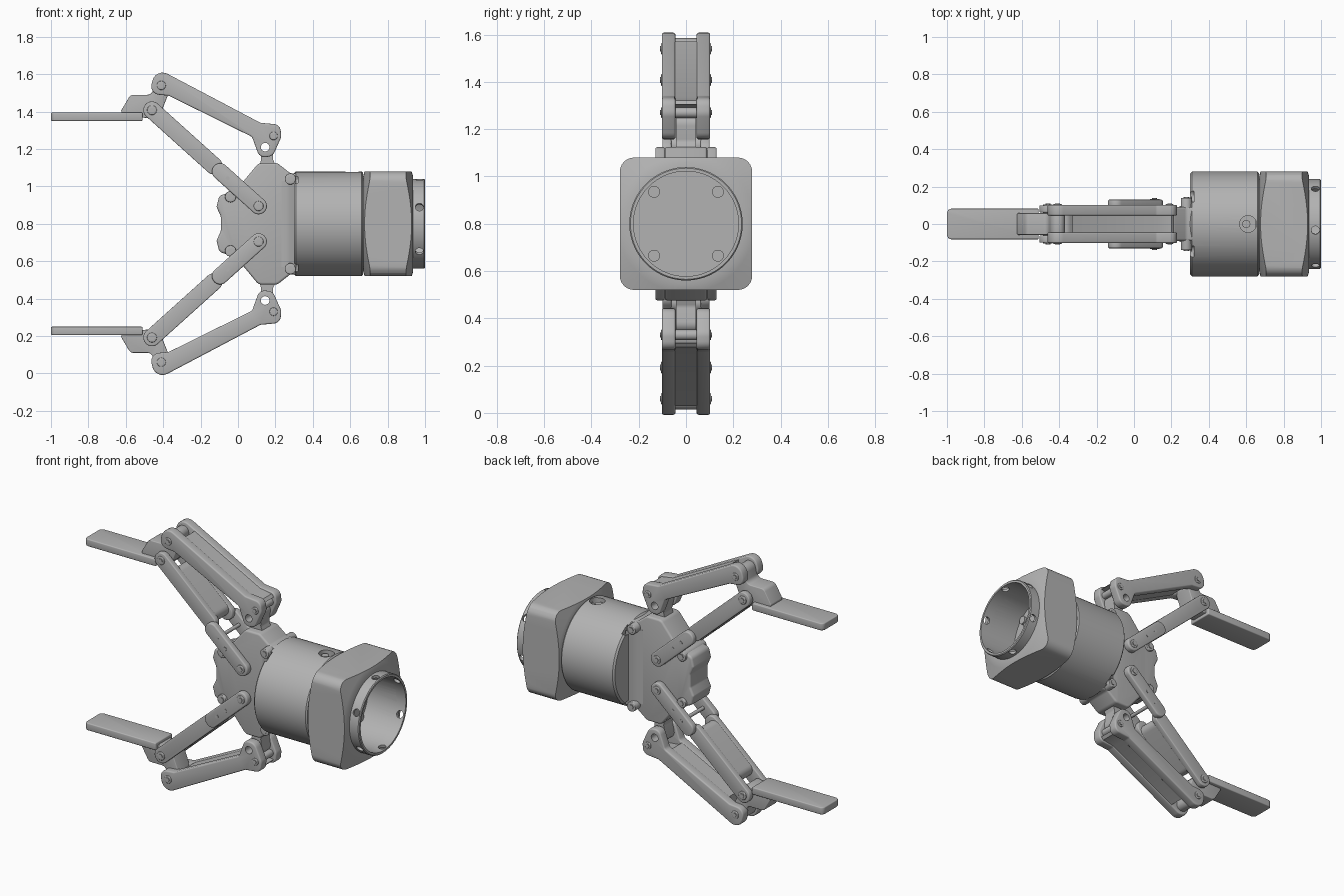
import bpy, bmesh, math
from mathutils import Vector, Matrix

if "Cube" in bpy.data.objects:
    bpy.data.objects.remove(bpy.data.objects["Cube"], do_unlink=True)

MID = 0.8  # height of the gripper axis
grey = bpy.data.materials.new("satin grey")
grey.use_nodes = True
COLOR = (0.45, 0.45, 0.45, 1)
grey.diffuse_color = COLOR
grey.node_tree.nodes["Principled BSDF"].inputs["Base Color"].default_value = COLOR


def finish(name, bm):
    bmesh.ops.recalc_face_normals(bm, faces=bm.faces)
    mesh = bpy.data.meshes.new(name)
    bm.to_mesh(mesh)
    bm.free()
    mesh.materials.append(grey)
    ob = bpy.data.objects.new(name, mesh)
    bpy.context.collection.objects.link(ob)
    return ob


def apply(ob):
    dg = bpy.context.evaluated_depsgraph_get()
    mesh = bpy.data.meshes.new_from_object(ob.evaluated_get(dg))
    ob.modifiers.clear()
    ob.data = mesh


def boolean(ob, tool, op="DIFFERENCE"):
    m = ob.modifiers.new("cut", "BOOLEAN")
    m.object, m.operation, m.solver = tool, op, "EXACT"
    apply(ob)
    bpy.data.objects.remove(tool, do_unlink=True)


def fillet(corners, steps=6):
    """Round each (u, v, radius) corner of a polygon."""
    out = []
    n = len(corners)
    for i, (u, v, r) in enumerate(corners):
        p = Vector((u, v))
        a = Vector(corners[i - 1][:2]) - p
        b = Vector(corners[(i + 1) % n][:2]) - p
        half = a.angle(b) / 2
        t = min(r / math.tan(half), a.length * 0.49, b.length * 0.49)
        if t < 0.001:
            out.append(p)
            continue
        a, b = a.normalized(), b.normalized()
        rad = t * math.tan(half)
        c = p + (a + b).normalized() * (rad / math.sin(half))
        va, vb = p + a * t - c, p + b * t - c
        sweep = va.angle_signed(vb)
        for k in range(steps + 1):
            out.append(c + Matrix.Rotation(-sweep * k / steps, 2) @ va)
    return out


def prism(name, pts, lo, hi, axis="y", side=1, bevel=0.0):
    """Extrude an outline along an axis; side -1 mirrors it below the axis."""
    place = {"y": lambda u, v, w: (u, w, MID + side * (v - MID)),
             "x": lambda u, v, w: (w, u, v),
             "z": lambda u, v, w: (u, v, w)}[axis]
    bm = bmesh.new()
    base = bm.faces.new([bm.verts.new(place(p[0], p[1], lo)) for p in pts])
    bmesh.ops.extrude_face_region(bm, geom=[base], use_keep_orig=True)
    bm.verts.ensure_lookup_table()
    for v, p in zip(list(bm.verts)[len(pts):], pts):
        v.co = place(p[0], p[1], hi)
    ob = finish(name, bm)
    if bevel:
        m = ob.modifiers.new("soft", "BEVEL")
        m.width, m.segments, m.angle_limit = bevel, 3, math.radians(50)
        apply(ob)
    return ob


def disc(u, v, r, n=24):
    return [(u + r * math.cos(math.tau * k / n), v + r * math.sin(math.tau * k / n)) for k in range(n)]


def lathe(name, profile, n=72):
    """Revolve (x, radius) points around the main axis."""
    bm = bmesh.new()
    vs = [bm.verts.new((x, 0, r)) for x, r in profile]
    es = [bm.edges.new(e) for e in zip(vs, vs[1:])]
    bmesh.ops.spin(bm, geom=vs + es, axis=(1, 0, 0), cent=(0, 0, 0),
                   angle=math.tau, steps=n, use_duplicate=False)
    bmesh.ops.remove_doubles(bm, verts=bm.verts, dist=0.0001)
    bmesh.ops.translate(bm, verts=bm.verts, vec=(0, 0, MID))
    return finish(name, bm)


def bar(a, b, w):
    """Round-ended bar outline between two points."""
    a, b = Vector(a), Vector(b)
    d = (b - a).normalized() * w
    q = Vector((-d.y, d.x))
    return fillet([(*p, w * 0.99) for p in (a - d - q, b + d - q, b + d + q, a - d + q)], 8)


# Cylindrical motor housing, with corner notches and a port on top
body = lathe("motor_housing", [(0.30, 0), (0.30, 0.27), (0.31, 0.28), (0.66, 0.28),
                               (0.668, 0.272), (0.668, 0)])
for y in (-0.15, 0.15):
    for s in (-1, 1):
        boolean(body, prism("notch", disc(y, MID + s * 0.24, 0.035), 0.28, 0.32, "x"))
boolean(body, prism("port", disc(0.61, 0, 0.045), MID + 0.24, MID + 0.3, "z"))
prism("port_screw", disc(0.60, 0, 0.022), MID + 0.2, MID + 0.265, "z")
lathe("joint_collar", [(0.65, 0), (0.65, 0.255), (0.69, 0.255), (0.69, 0)])

# Rounded square wrist housing with conical ends and a round open socket
H = 0.28
wrist = prism("wrist_housing", fillet([(-H, MID - H, .06), (H, MID - H, .06),
                                       (H, MID + H, .06), (-H, MID + H, .06)]), 0.66, 0.95, "x")
boolean(wrist, lathe("cone", [(0.672, 0), (0.672, 0.265), (0.68, 0.29), (0.71, 0.38), (0.895, 0.38),
                              (0.925, 0.29), (0.935, 0.26), (0.935, 0)]), "INTERSECT")
boolean(wrist, lathe("bore", [(0.74, 0), (0.74, 0.222), (1.1, 0.222), (1.1, 0)]))
rim = lathe("socket_rim", [(0.92, 0.222), (0.92, 0.24), (0.995, 0.24), (1.0, 0.235),
                           (1.0, 0.222), (0.92, 0.222)])
for k in range(6):
    tool = prism("hole", disc(0.97, 0, 0.022), 0.18, 0.3, "z")
    tool.matrix_world = Matrix.Translation((0, 0, MID)) @ Matrix.Rotation(
        math.radians(68 + 60 * k), 4, "X")
    bpy.context.view_layer.update()
    boolean(rim, tool)
for y in (-0.135, 0.135):
    for s in (-1, 1):
        prism("socket_boss", disc(y, MID + s * 0.135, 0.025), 0.73, 0.755, "x")
S = 0.132
prism("socket_plate", [(-S, MID - S), (S, MID - S), (S, MID + S), (-S, MID + S)], 0.735, 0.745, "x")

# Flat palm with a wavy nose, blending into the housing
upper = [(0.32, 1.07, 0), (0.28, 1.07, .03), (0.21, 1.125, .04), (0.11, 1.125, .04),
         (-0.01, 0.98, .03), (-0.10, 0.95, .03), (-0.115, 0.89, .02), (-0.092, 0.84, .03)]
outline = upper + [(x, 2 * MID - z, r) for x, z, r in reversed(upper)]
prism("palm", fillet(outline), -0.09, 0.09, bevel=0.012)
flare = [(0.31, 0.15, 0), (0.285, 0.12, 0), (0.26, 0.10, 0), (0.22, 0.085, 0)]
flare += [(x, -y, r) for x, y, r in reversed(flare)]
prism("palm_flare", fillet(flare), MID - 0.23, MID + 0.23, "z")


def pin(name, u, v, reach, side, r=0.027):
    prism(name, disc(u, v, r), -reach, reach, side=side, bevel=0.004)
    prism(name + "_core", disc(u, v, r * 0.55, 6), -reach - 0.004, reach + 0.004, side=side)


# Two mirrored finger linkages
for side, tag in ((1, "upper_"), (-1, "lower_")):
    pin(tag + "palm_bolt", -0.04, 0.945, 0.105, side, 0.03)
    pin(tag + "housing_bolt", 0.28, 1.04, 0.14, side, 0.03)

    # Lug that carries the outer link
    lug = prism(tag + "lug", fillet([(0.11, 1.09, 0), (0.21, 1.09, 0), (0.185, 1.15, .03),
                                     (0.20, 1.26, .04), (0.10, 1.26, .04), (0.125, 1.15, .03)]),
                -0.042, 0.042, side=side)
    boolean(lug, prism("hole", disc(0.145, 1.21, 0.023), -0.2, 0.2, side=side))

    # Outer link: two cheeks joined by a solid web
    cheek = fillet([(-0.44, 1.635, .06), (0.12, 1.34, .03), (0.225, 1.33, .045), (0.232, 1.265, .05),
                    (0.185, 1.16, .045), (0.115, 1.155, .04), (0.075, 1.265, .03), (-0.37, 1.485, .03),
                    (-0.475, 1.495, .06)])
    for lo, hi in ((-0.102, -0.045), (0.045, 0.102)):
        ob = prism(tag + "outer_link_cheek", cheek, lo, hi, side=side, bevel=0.008)
        boolean(ob, prism("hole", disc(0.145, 1.21, 0.023), -0.2, 0.2, side=side))
    prism(tag + "outer_link_web", [(-0.33, 1.57), (0.12, 1.335), (0.20, 1.322), (0.215, 1.305),
                                   (0.08, 1.29), (0.06, 1.275), (-0.33, 1.47)],
          -0.05, 0.05, side=side)
    pin(tag + "outer_pin", 0.19, 1.27, 0.106, side, 0.022)
    pin(tag + "knuckle_pin", -0.41, 1.54, 0.106, side, 0.024)

    # Inner link: solid beam, forked at the finger and straddling the palm
    a, b = Vector((0.11, 0.895)), Vector((-0.46, 1.408))
    for lo, hi in ((-0.1, -0.062), (0.062, 0.1)):
        prism(tag + "inner_link_cheek", bar(a.lerp(b, 0.42), b, 0.046), lo, hi, side=side, bevel=0.006)
    prism(tag + "inner_link_web", bar(a.lerp(b, 0.46), a.lerp(b, 0.84), 0.044), -0.07, 0.07, side=side)
    for lo, hi in ((-0.13, -0.088), (0.088, 0.13)):
        prism(tag + "inner_link_fork", bar(a, a.lerp(b, 0.36), 0.044), lo, hi, side=side, bevel=0.008)
    pin(tag + "palm_pin", *a, 0.134, side, 0.026)
    pin(tag + "finger_pin", *b, 0.105, side, 0.026)
    for t in (0.19, 0.29):
        prism(tag + "fork_screw", disc(*a.lerp(b, t), 0.011, 12), -0.132, 0.132, side=side)

    # Finger bracket and flat gripping pad
    prism(tag + "finger_bracket", fillet([(-0.62, 1.385, 0), (-0.625, 1.405, .01), (-0.575, 1.49, .03),
                                          (-0.46, 1.49, .03), (-0.44, 1.585, .04), (-0.37, 1.585, .04),
                                          (-0.37, 1.50, .04), (-0.41, 1.40, .04), (-0.45, 1.36, .03),
                                          (-0.52, 1.37, 0)]), -0.058, 0.058, side=side, bevel=0.005)
    pad = [(-1.0, -0.082, .025), (-0.51, -0.082, 0), (-0.51, 0.082, 0), (-1.0, 0.082, .025)]
    zs = sorted(MID + side * (z - MID) for z in (1.35, 1.395))
    prism(tag + "finger_pad", fillet(pad), zs[0], zs[1], "z", bevel=0.006)

# Smooth the round surfaces and keep the edges crisp
bpy.ops.object.select_all(action="DESELECT")
for ob in bpy.context.scene.objects:
    if ob.type == "MESH":
        ob.select_set(True)
        bpy.context.view_layer.objects.active = ob
bpy.ops.object.shade_smooth_by_angle(angle=math.radians(32))
